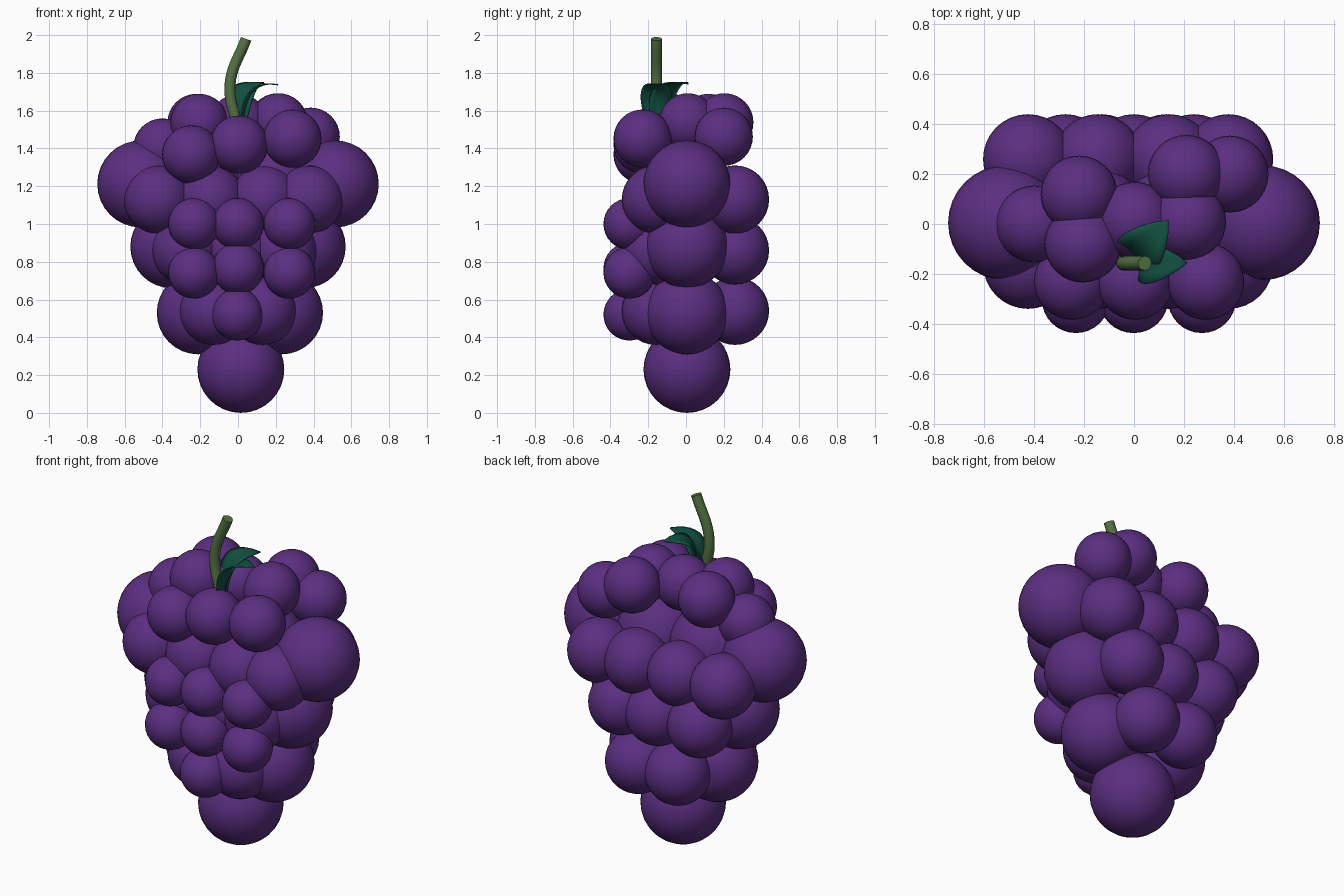
import bpy, bmesh
from mathutils import Vector, Matrix

if "Cube" in bpy.data.objects:
    bpy.data.objects.remove(bpy.data.objects["Cube"])


def material(name, col):
    m = bpy.data.materials.new(name)
    m.diffuse_color = (*col, 1)
    m.use_nodes = True
    m.node_tree.nodes["Principled BSDF"].inputs["Base Color"].default_value = m.diffuse_color
    return m


purple = material("grape_purple", (0.105, 0.028, 0.22))
stem_green = material("stem_green", (0.09, 0.17, 0.055))
leaf_green = material("leaf_green", (0.006, 0.085, 0.055))


def finish(name, bm, mat):
    me = bpy.data.meshes.new(name)
    bmesh.ops.recalc_face_normals(bm, faces=bm.faces)
    for f in bm.faces:
        f.smooth = True
    bm.to_mesh(me)
    bm.free()
    me.materials.append(mat)
    ob = bpy.data.objects.new(name, me)
    bpy.context.collection.objects.link(ob)
    return ob


def grapes(name, r, centres):
    for i, c in enumerate(centres):
        bm = bmesh.new()
        bmesh.ops.create_uvsphere(bm, u_segments=32, v_segments=16, radius=r,
                                  matrix=Matrix.Translation(c))
        finish(f"{name}_{i + 1}", bm, purple)


def row(xs, y, z):
    return [(x, y, z) for x in xs]


# Large core grapes, tapering to one at the bottom
grapes("core_grape_top", 0.23, row((-0.515, -0.17, 0.17, 0.515), 0.005, 1.212))
grapes("core_grape_middle", 0.22, row((-0.35, 0, 0.35), 0.005, 0.88))
grapes("core_grape_low", 0.22, row((-0.21, 0.23), 0.005, 0.53))
grapes("bottom_grape", 0.23, [(0.015, 0.005, 0.23)])

# Medium grapes in front of and behind the core
for label, y in (("front", -0.16), ("back", 0.26)):
    grapes(label + "_grape", 0.18,
           row((-0.425, -0.145, 0.14, 0.378), y, 1.13)
           + row((-0.275, 0, 0.24), y, 0.86)
           + row((-0.13, 0.13), y, 0.54))

# Small grapes on the front face
grapes("small_grape", 0.137,
       row((-0.233, 0, 0.272), -0.30, 1.0)
       + [(-0.233, -0.30, 0.742), (0, -0.30, 0.765), (0.272, -0.30, 0.742),
          (-0.003, -0.30, 0.52)])

# Crown of grapes around the stem
grapes("crown_grape", 0.154, [
    (-0.205, -0.08, 1.535), (-0.22, 0.12, 1.535), (-0.40, 0, 1.405),
    (-0.248, -0.23, 1.368), (0.005, -0.23, 1.42), (0.288, -0.23, 1.452),
    (0.215, 0.01, 1.538), (0.21, 0.203, 1.538), (0.385, 0.2, 1.462),
    (0.003, 0.015, 1.535)])

# Curved stem
cu = bpy.data.curves.new("stem", 'CURVE')
cu.dimensions = '3D'
cu.bevel_depth = 0.029
cu.bevel_resolution = 4
cu.resolution_u = 10
cu.use_fill_caps = True
sp = cu.splines.new('BEZIER')
pts = [(0.0, -0.157, 1.5), (-0.042, -0.157, 1.74), (0.043, -0.157, 1.98)]
sp.bezier_points.add(2)
for p, c in zip(sp.bezier_points, pts):
    p.co = c
    p.handle_left_type = p.handle_right_type = 'AUTO'
cu.materials.append(stem_green)
bpy.context.collection.objects.link(bpy.data.objects.new("stem", cu))


# Leaves: curved strips, widest in the middle and pointed at the tip
def leaf(name, base, tip, height, width):
    base, tip = Vector(base), Vector(tip)
    flat = Vector((tip.x - base.x, tip.y - base.y, 0)).normalized()
    side = Vector((-flat.y, flat.x, 0))
    ctrl = base + flat * 0.01 + Vector((0, 0, height))
    bm = bmesh.new()
    rows = []
    n = 12
    for i in range(n + 1):
        t = i / n
        p = base * (1 - t) ** 2 + ctrl * (2 * t * (1 - t)) + tip * t * t
        w = width * (max(0.0, 1 - abs(2 * t - 0.8) ** 2 / 1.44)) ** 0.8 + 0.002
        rows.append([bm.verts.new(p + side * w * s - flat * 0.02 * abs(s) * w / width)
                     for s in (-1, -0.5, 0, 0.5, 1)])
    for a, b in zip(rows, rows[1:]):
        for j in range(4):
            bm.faces.new((a[j], a[j + 1], b[j + 1], b[j]))
    ob = finish(name, bm, leaf_green)
    mod = ob.modifiers.new("thickness", 'SOLIDIFY')
    mod.thickness = 0.006
    mod.offset = 0


leaf("leaf_front", (0.03, -0.158, 1.53), (0.213, -0.155, 1.737), 0.24, 0.08)
leaf("leaf_back", (0.005, -0.13, 1.53), (0.138, 0.013, 1.742), 0.26, 0.095)
